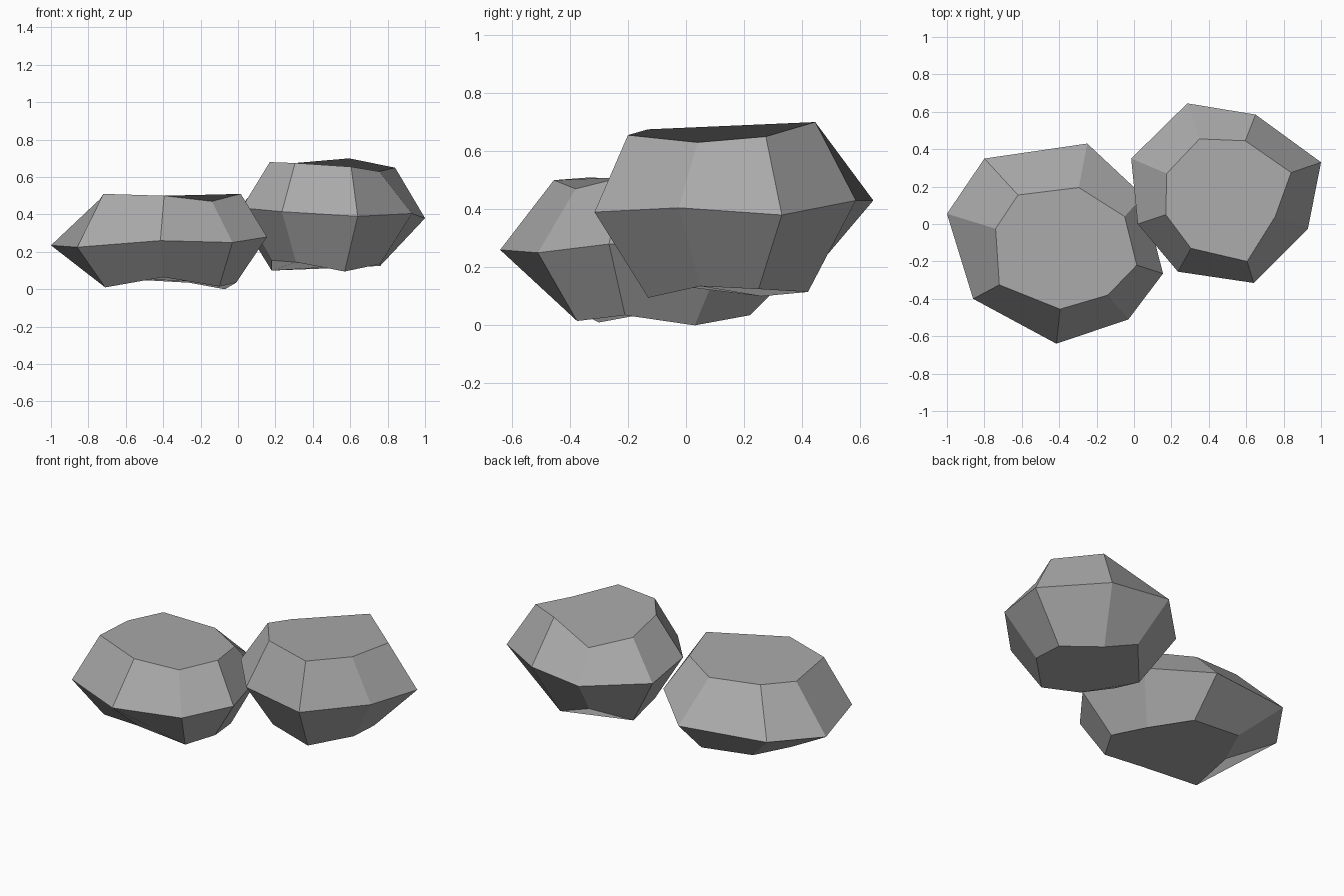
import bpy
import bmesh

default_cube = bpy.data.objects.get("Cube")
if default_cube:
    bpy.data.objects.remove(default_cube, do_unlink=True)


def make_material(name, colour):
    material = bpy.data.materials.new(name)
    material.use_nodes = True
    material.diffuse_color = colour
    shader = next(n for n in material.node_tree.nodes if n.type == 'BSDF_PRINCIPLED')
    shader.inputs["Base Color"].default_value = colour
    shader.inputs["Roughness"].default_value = 0.9
    return material


def make_rock(name, material, base, waist, crown):
    """Loft a faceted boulder through three uneven eight-sided outlines."""
    bm = bmesh.new()
    rings = [[bm.verts.new(point) for point in outline]
             for outline in (base, waist, crown)]
    for lower, upper in zip(rings, rings[1:]):
        count = len(lower)
        for i in range(count):
            following = (i + 1) % count
            bm.faces.new((lower[i], lower[following], upper[following], upper[i]))
    bm.faces.new(rings[0])
    bm.faces.new(rings[-1])
    bmesh.ops.recalc_face_normals(bm, faces=bm.faces[:])

    mesh = bpy.data.meshes.new(name)
    bm.to_mesh(mesh)
    bm.free()
    mesh.materials.append(material)
    rock = bpy.data.objects.new(name, mesh)
    bpy.context.scene.collection.objects.link(rock)
    return rock


stone = make_material("stone grey", (0.4, 0.4, 0.4, 1))

# Wide, low boulder resting on the ground
make_rock(
    "low_rock", stone,
    base=[(-.6, .2, .07), (-.26, .22, .035), (-.07, .03, 0), (-.01, -.21, .035),
          (-.1, -.375, .015), (-.4, -.41, .065), (-.71, -.3, .01), (-.7, -.03, .06)],
    waist=[(-.8, .35, .26), (-.25, .43, .245), (.05, .15, .29), (.155, -.265, .28),
           (-.03, -.51, .25), (-.415, -.64, .26), (-.86, -.4, .225), (-1, .055, .235)],
    crown=[(-.62, .155, .495), (-.295, .195, .47), (-.05, .04, .48), (.015, -.22, .51),
           (-.14, -.38, .47), (-.395, -.455, .5), (-.72, -.325, .51), (-.74, -.025, .48)],
)

# Taller boulder leaning against the low one
make_rock(
    "tall_rock", stone,
    base=[(.35, .45, .2), (.57, .42, .115), (.76, .25, .125), (.76, .05, .135),
          (.57, -.13, .095), (.31, -.1, .145), (.18, .05, .155), (.18, .26, .1)],
    waist=[(.285, .645, .43), (.65, .585, .43), (1, .33, .38), (.93, -.025, .405),
           (.64, -.315, .39), (.235, -.255, .415), (.02, 0, .435), (-.015, .35, .415)],
    crown=[(.35, .455, .58), (.595, .445, .7), (.84, .275, .65), (.755, .04, .63),
           (.605, -.2, .655), (.305, -.13, .675), (.17, .05, .68), (.175, .27, .62)],
)
